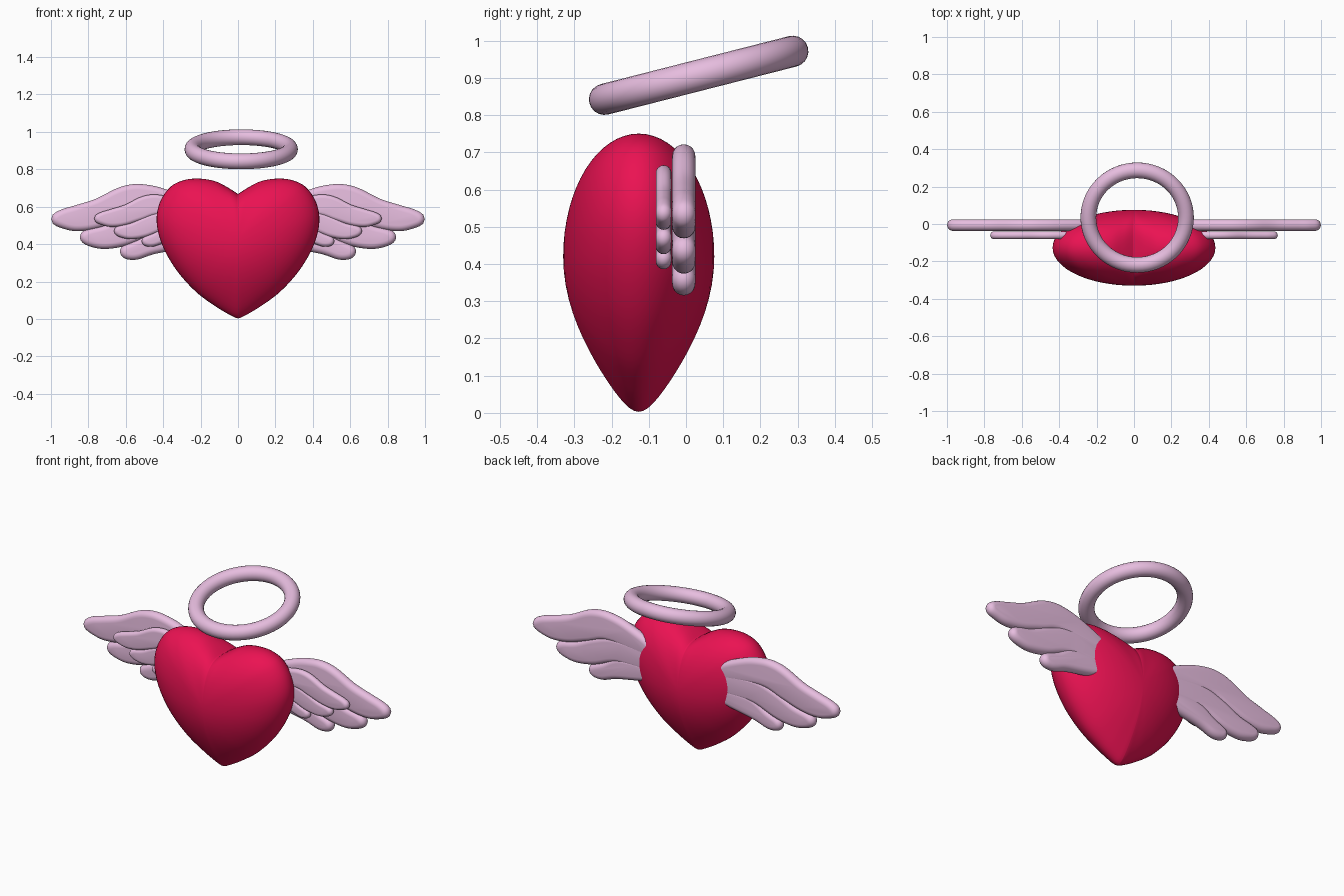
import bpy, bmesh, math
from mathutils import Vector

if "Cube" in bpy.data.objects:
    bpy.data.objects.remove(bpy.data.objects["Cube"])


def material(name, rgb):
    m = bpy.data.materials.new(name)
    m.diffuse_color = (*rgb, 1)
    m.use_nodes = True
    m.node_tree.nodes["Principled BSDF"].inputs["Base Color"].default_value = m.diffuse_color
    return m


RED = material("red", (0.83, 0.006, 0.085))
PINK = material("pink", (0.80, 0.51, 0.74))


def spline(pts, steps, closed):
    """Smooth Catmull-Rom curve through 2D points."""
    p = [Vector(q) for q in pts]
    n = len(p)
    at = (lambda i: p[i % n]) if closed else (lambda i: p[max(0, min(n - 1, i))])
    out = []
    for i in range(n if closed else n - 1):
        a, b, c, d = at(i - 1), at(i), at(i + 1), at(i + 2)
        for k in range(steps):
            t = k / steps
            out.append(0.5 * (2 * b + (c - a) * t + (2 * a - 5 * b + 4 * c - d) * t ** 2
                              + (3 * b - a - 3 * c + d) * t ** 3))
    if not closed:
        out.append(p[-1].copy())
    return out


def bridge(bm, r0, r1):
    n = len(r0)
    for i in range(n):
        j = (i + 1) % n
        bm.faces.new((r0[i], r0[j], r1[j], r1[i]))


def finish(bm, name, mat):
    bmesh.ops.recalc_face_normals(bm, faces=bm.faces)
    me = bpy.data.meshes.new(name)
    bm.to_mesh(me)
    bm.free()
    ob = bpy.data.objects.new(name, me)
    bpy.context.collection.objects.link(ob)
    me.materials.append(mat)
    me.polygons.foreach_set("use_smooth", [True] * len(me.polygons))
    return ob


# Heart: half outline mirrored, then inflated in rings towards front and back
half = [(0, 0.003), (0.03, 0.014), (0.117, 0.065), (0.225, 0.145), (0.33, 0.262), (0.405, 0.395),
        (0.435, 0.52), (0.417, 0.625), (0.36, 0.707), (0.285, 0.743), (0.205, 0.75),
        (0.125, 0.737), (0.06, 0.706), (0, 0.668)]
right = spline(half, 6, False)
outline = right + [Vector((-p.x, p.y)) for p in right[-2:0:-1]]
MID_Z, MID_Y, DEPTH = 0.42, -0.127, 0.203

bm = bmesh.new()
rings = []
COUNT = 32
for k in range(1, COUNT):
    phi = -math.pi / 2 + math.pi * k / COUNT
    s = math.cos(phi)
    ring = []
    for p in outline:
        soft = 1 - s ** 3
        # notch and tip soften away from the rim
        bump = math.exp(-(p.x / 0.09) ** 2) * soft * (0.07 if p.y > MID_Z else 0.025)
        z = MID_Z + s * (p.y + bump - MID_Z)
        low = max(0, (MID_Z - z) / MID_Z)
        y = MID_Y + DEPTH * math.sin(phi) * (1 - 0.42 * low ** 2)
        ring.append(bm.verts.new((s * p.x, y, z)))
    rings.append(ring)
for a, b in zip(rings, rings[1:]):
    bridge(bm, a, b)
for ring, y in ((rings[0], MID_Y - DEPTH), (rings[-1], MID_Y + DEPTH)):
    pole = bm.verts.new((0, y, MID_Z))
    for i in range(len(ring)):
        bm.faces.new((ring[i - 1], ring[i], pole))
finish(bm, "heart", RED)


# Wings: flat feathers with fully rounded rims, given by their inset outlines
FEATHERS = {
    "upper": [(0.25, 0.60), (0.4, 0.665), (0.5, 0.688), (0.57, 0.688), (0.64, 0.668), (0.75, 0.613),
              (0.86, 0.578), (0.93, 0.557), (0.968, 0.534), (0.93, 0.514), (0.86, 0.50),
              (0.76, 0.512), (0.64, 0.55), (0.5, 0.59), (0.25, 0.56)],
    "middle": [(0.25, 0.55), (0.45, 0.565), (0.58, 0.53), (0.7, 0.475), (0.785, 0.453),
               (0.815, 0.438), (0.785, 0.418), (0.71, 0.405), (0.6, 0.423), (0.45, 0.475), (0.25, 0.48)],
    "lower": [(0.25, 0.46), (0.42, 0.455), (0.52, 0.40), (0.585, 0.372), (0.60, 0.36),
              (0.585, 0.349), (0.54, 0.349), (0.45, 0.378), (0.25, 0.42)],
}


def feather(name, pts, scale, dx, dz, y0, radius):
    c = spline([(dx + scale * x, dz + scale * z) for x, z in pts], 6, True)
    n = len(c)
    normals = []
    for i in range(n):
        t = (c[(i + 1) % n] - c[i - 1]).normalized()
        normals.append(Vector((-t.y, t.x)))
    bm = bmesh.new()
    rings = []
    for k in range(11):
        a = math.pi * (k / 10 - 0.5)
        pos = [p + m * radius * math.cos(a) for p, m in zip(c, normals)]
        rings.append([bm.verts.new((q.x, y0 + radius * math.sin(a), q.y)) for q in pos])
    for a, b in zip(rings, rings[1:]):
        bridge(bm, a, b)
    bm.faces.new(rings[0])
    bm.faces.new(rings[-1])
    ob = finish(bm, name, PINK)
    ob.modifiers.new("mirror", 'MIRROR').use_mirror_merge = False


for part, pts in FEATHERS.items():
    feather(f"large_feather_{part}", pts, 1, 0, 0, -0.006, 0.031)
    feather(f"small_feather_{part}", pts, 0.69, 0.08, 0.168, -0.06, 0.021)

# Halo: tilted ring
bpy.ops.mesh.primitive_torus_add(major_radius=0.261, minor_radius=0.042, major_segments=64,
                                 minor_segments=20, location=(0.017, 0.034, 0.907),
                                 rotation=(math.radians(14.3), 0, 0))
halo = bpy.context.object
halo.name = "halo"
halo.data.materials.append(PINK)
bpy.ops.object.shade_smooth()
